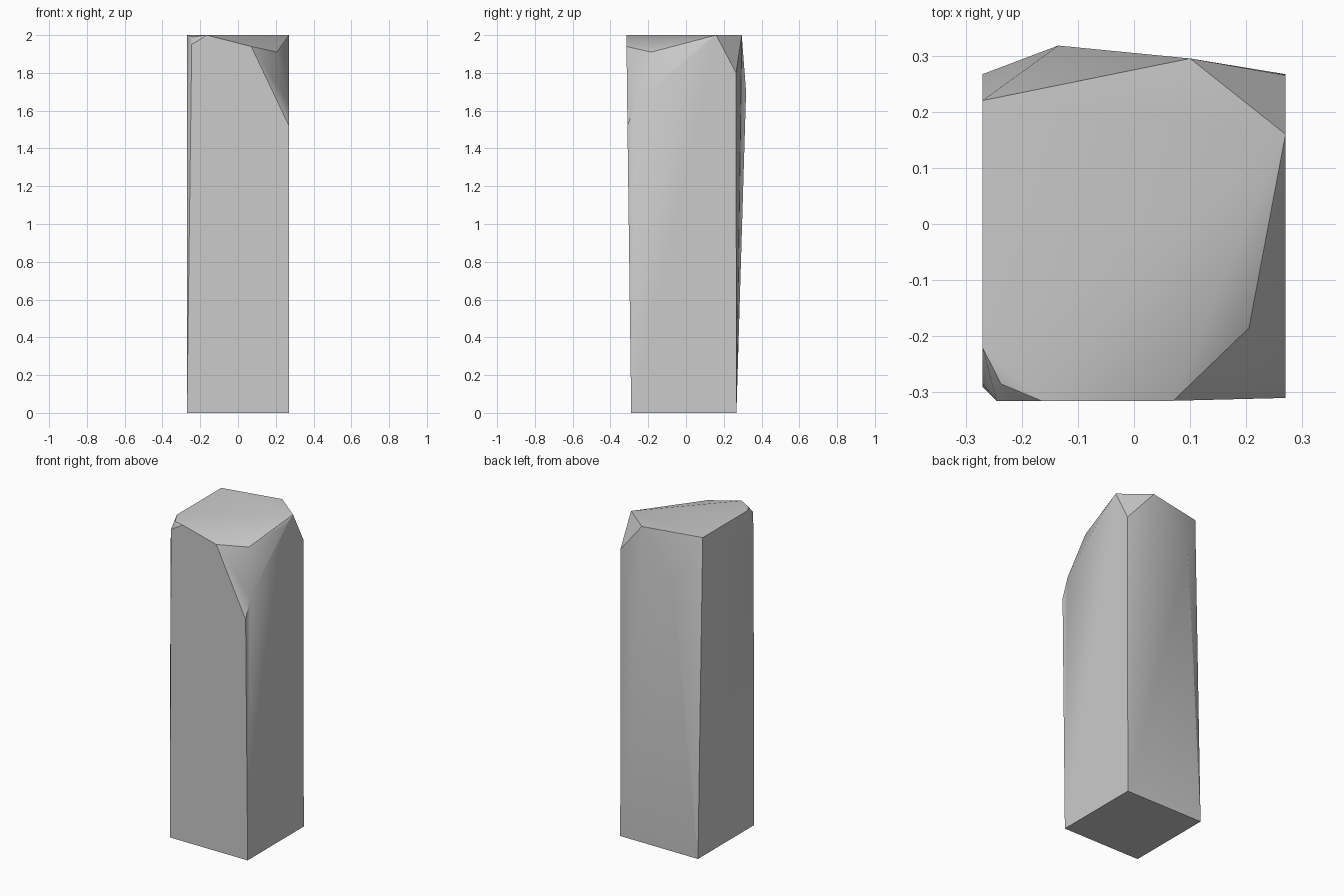
import bpy
import bmesh
import math

if "Cube" in bpy.data.objects:
    bpy.data.objects.remove(bpy.data.objects["Cube"], do_unlink=True)

HALF = 0.27  # half the width of the block


def make_material(name, color):
    material = bpy.data.materials.new(name)
    material.use_nodes = True
    material.diffuse_color = color
    shader = material.node_tree.nodes["Principled BSDF"]
    shader.inputs["Base Color"].default_value = color
    return material


def make_hull(name, points, material):
    """Wrap a closed convex stone around corner points and smooth its soft edges."""
    bm = bmesh.new()
    for point in points:
        bm.verts.new(point)
    bmesh.ops.convex_hull(bm, input=bm.verts[:])
    # Merge the triangles of flat sides
    bmesh.ops.dissolve_limit(bm, angle_limit=math.radians(0.5),
                             verts=bm.verts[:], edges=bm.edges[:])
    bmesh.ops.recalc_face_normals(bm, faces=bm.faces[:])
    mesh = bpy.data.meshes.new(name)
    bm.to_mesh(mesh)
    bm.free()
    mesh.materials.append(material)
    block = bpy.data.objects.new(name, mesh)
    bpy.context.collection.objects.link(block)
    bpy.ops.object.select_all(action="DESELECT")
    block.select_set(True)
    bpy.context.view_layer.objects.active = block
    bpy.ops.object.shade_smooth_by_angle(angle=math.radians(30))
    return block


# Square foot of the pillar
foot = [(side * HALF, y, 0) for side in (-1, 1) for y in (-0.29, 0.267)]

# Nearly flat top
top = [(-HALF, 0.22, 2), (0.10, 0.295, 2), (HALF, 0.16, 2),
       (-HALF, -0.22, 2), (-0.165, -0.315, 2), (HALF, 0.095, 1.96)]

# Large chip on the front corner
large_chip = [(0.205, -0.185, 1.91), (0.17, -0.21, 1.918), (0.07, -0.315, 1.94),
              (HALF, -0.265, 1.64), (HALF, -0.31, 1.52)]

# Small chip on the other front corner
small_chip = [(-0.237, -0.285, 1.99), (-0.245, -0.315, 1.95), (-HALF, -0.285, 1.8)]

# Swollen back with a bevelled shoulder
back = [(-0.135, 0.318, 1.7), (HALF, 0.265, 1.8)]

stone = make_material("pale grey stone", (0.6, 0.6, 0.6, 1))
make_hull("stone_pillar", foot + top + large_chip + small_chip + back, stone)
